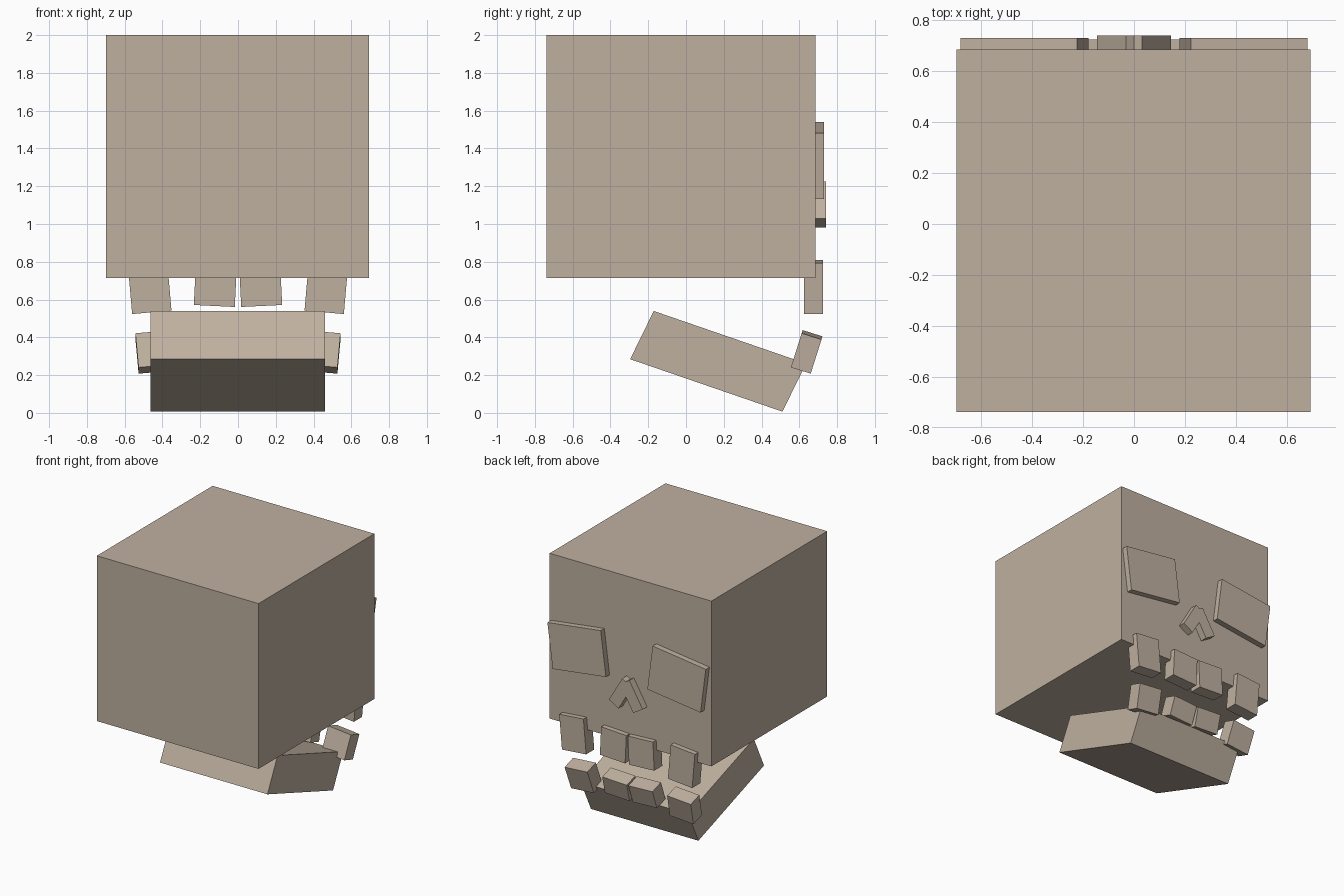
import bpy
import bmesh
from math import radians
from mathutils import Matrix, Vector

old = bpy.data.objects.get("Cube")
if old:
    bpy.data.objects.remove(old, do_unlink=True)

# Single bone colour
bone = bpy.data.materials.new("bone")
bone.use_nodes = True
colour = (0.52, 0.435, 0.35, 1)
bone.diffuse_color = colour
bone.node_tree.nodes["Principled BSDF"].inputs["Base Color"].default_value = colour


def box(name, centre, size, roll=0, pitch=0, shear=0):
    """Box rolled about y, sheared along y with height, then pitched about x."""
    slant = Matrix.Identity(4)
    slant[1][2] = shear
    matrix = (Matrix.Translation(Vector(centre))
              @ Matrix.Rotation(radians(pitch), 4, 'X')
              @ slant
              @ Matrix.Rotation(radians(roll), 4, 'Y')
              @ Matrix.Diagonal((*size, 1)))
    bm = bmesh.new()
    bmesh.ops.create_cube(bm, size=1, matrix=matrix)
    mesh = bpy.data.meshes.new(name)
    bm.to_mesh(mesh)
    bm.free()
    mesh.materials.append(bone)
    obj = bpy.data.objects.new(name, mesh)
    bpy.context.collection.objects.link(obj)
    return obj


def pair(name, centre, size, roll=0, pitch=0):
    """Left part and its mirror image on the right."""
    x, y, z = centre
    box("left_" + name, (x, y, z), size, roll, pitch)
    box("right_" + name, (-x, y, z), size, -roll, pitch)


# Skull block and slanted, open jaw
box("cranium", (-0.002, -0.027, 1.357), (1.392, 1.424, 1.286))
box("jaw", (-0.002, 0.17, 0.273), (0.925, 0.853, 0.282), pitch=-19, shear=0.125)

# Face plates on the back
pair("eye", (0.43, 0.695, 1.337), (0.462, 0.07, 0.352), roll=7.4)
pair("nose_bar", (0.047, 0.7, 1.103), (0.095, 0.08, 0.226), roll=-30.5)

# Upper teeth
pair("upper_outer_tooth", (0.468, 0.675, 0.667), (0.209, 0.1, 0.27), roll=5)
pair("upper_inner_tooth", (0.12, 0.675, 0.676), (0.217, 0.1, 0.22), roll=-2.8)

# Lower teeth, tilted with the jaw
pair("lower_outer_tooth", (0.435, 0.639, 0.323), (0.2, 0.11, 0.19), roll=5, pitch=-17.5)
pair("lower_inner_tooth", (0.115, 0.645, 0.342), (0.21, 0.11, 0.15), roll=-2.8, pitch=-17.5)
